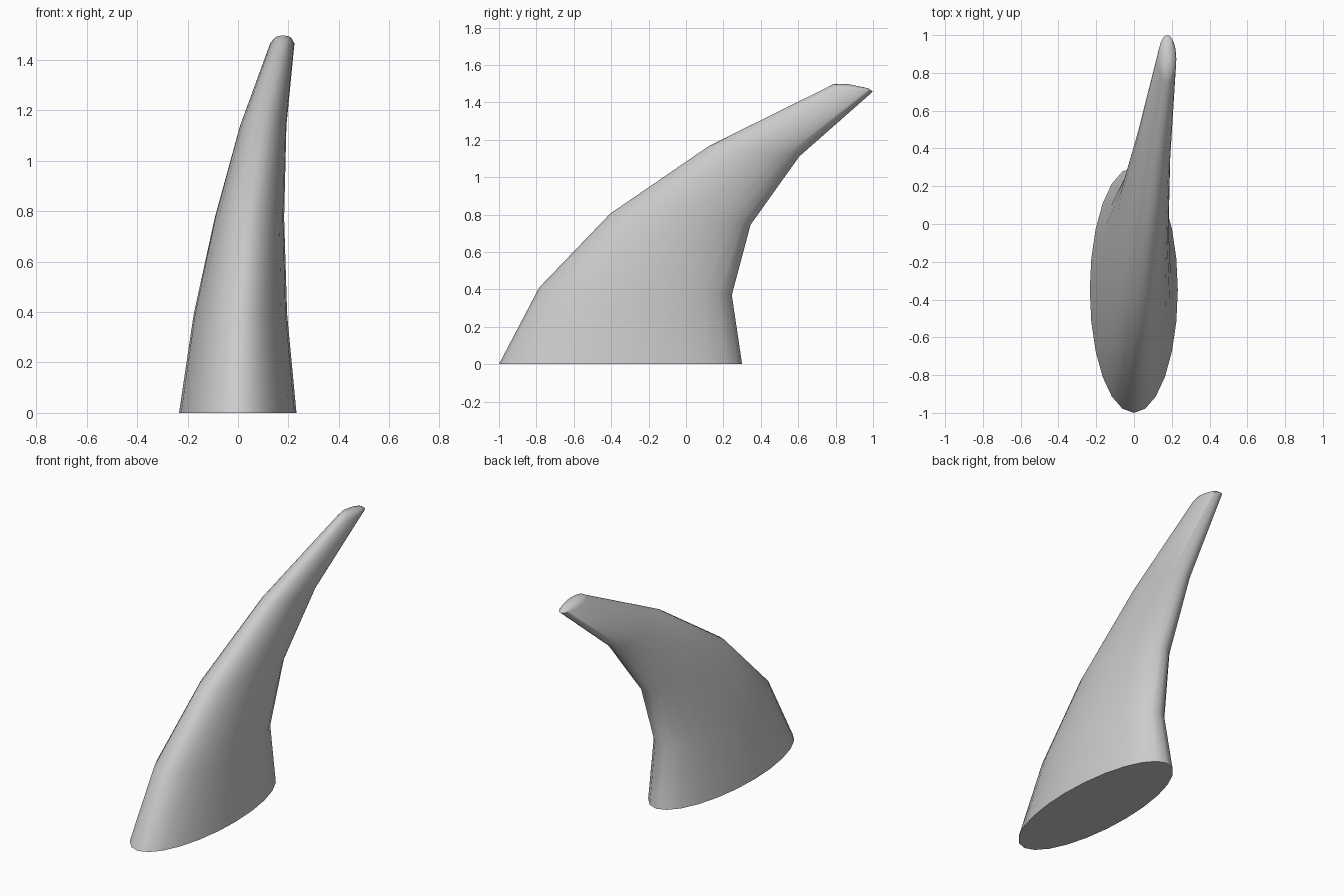
import bpy, bmesh, math

cube = bpy.data.objects.get("Cube")
if cube:
    bpy.data.objects.remove(cube)

SIDES = 24

# Cross-sections: front (y, z), back (y, z), left-right extent (x min, x max)
RINGS = [
    ((-1.0, 0.0), (0.3, 0.0), (-0.234, 0.232)),
    ((-0.785, 0.41), (0.245, 0.37), (-0.176, 0.195)),
    ((-0.405, 0.805), (0.345, 0.745), (-0.092, 0.183)),
    ((0.125, 1.168), (0.605, 1.11), (0.008, 0.192)),
    ((0.745, 1.475), (1.0, 1.458), (0.128, 0.224)),
    ((0.785, 1.497), (0.975, 1.475), (0.145, 0.212)),
]


def add_ring(bm, front, back, span):
    """Ellipse tilted about x between its front and back points."""
    cx, rx = (span[0] + span[1]) / 2, (span[1] - span[0]) / 2
    verts = []
    for i in range(SIDES):
        a = 2 * math.pi * i / SIDES
        t = (1 - math.cos(a)) / 2
        y = front[0] + (back[0] - front[0]) * t
        z = front[1] + (back[1] - front[1]) * t
        verts.append(bm.verts.new((cx + rx * math.sin(a), y, z)))
    return verts


# Curved, tapering horn
bm = bmesh.new()
rings = [add_ring(bm, *r) for r in RINGS]
for low, high in zip(rings, rings[1:]):
    for i in range(SIDES):
        j = (i + 1) % SIDES
        bm.faces.new((low[i], low[j], high[j], high[i]))

# Flat base and slightly domed tip
bm.faces.new(rings[0])
tip = bm.verts.new((0.178, 0.87, 1.497))
for i in range(SIDES):
    bm.faces.new((rings[-1][i], rings[-1][(i + 1) % SIDES], tip))
bmesh.ops.recalc_face_normals(bm, faces=bm.faces)

mesh = bpy.data.meshes.new("horn")
bm.to_mesh(mesh)
bm.free()
horn = bpy.data.objects.new("horn", mesh)
bpy.context.collection.objects.link(horn)

# Light grey material
grey = bpy.data.materials.new("light_grey")
grey.use_nodes = True
colour = (0.6, 0.6, 0.6, 1)
grey.diffuse_color = colour
grey.node_tree.nodes["Principled BSDF"].inputs["Base Color"].default_value = colour
mesh.materials.append(grey)

# Smooth sides with a sharp base rim
bpy.ops.object.select_all(action="DESELECT")
horn.select_set(True)
bpy.context.view_layer.objects.active = horn
bpy.ops.object.shade_smooth_by_angle(angle=math.radians(60))
